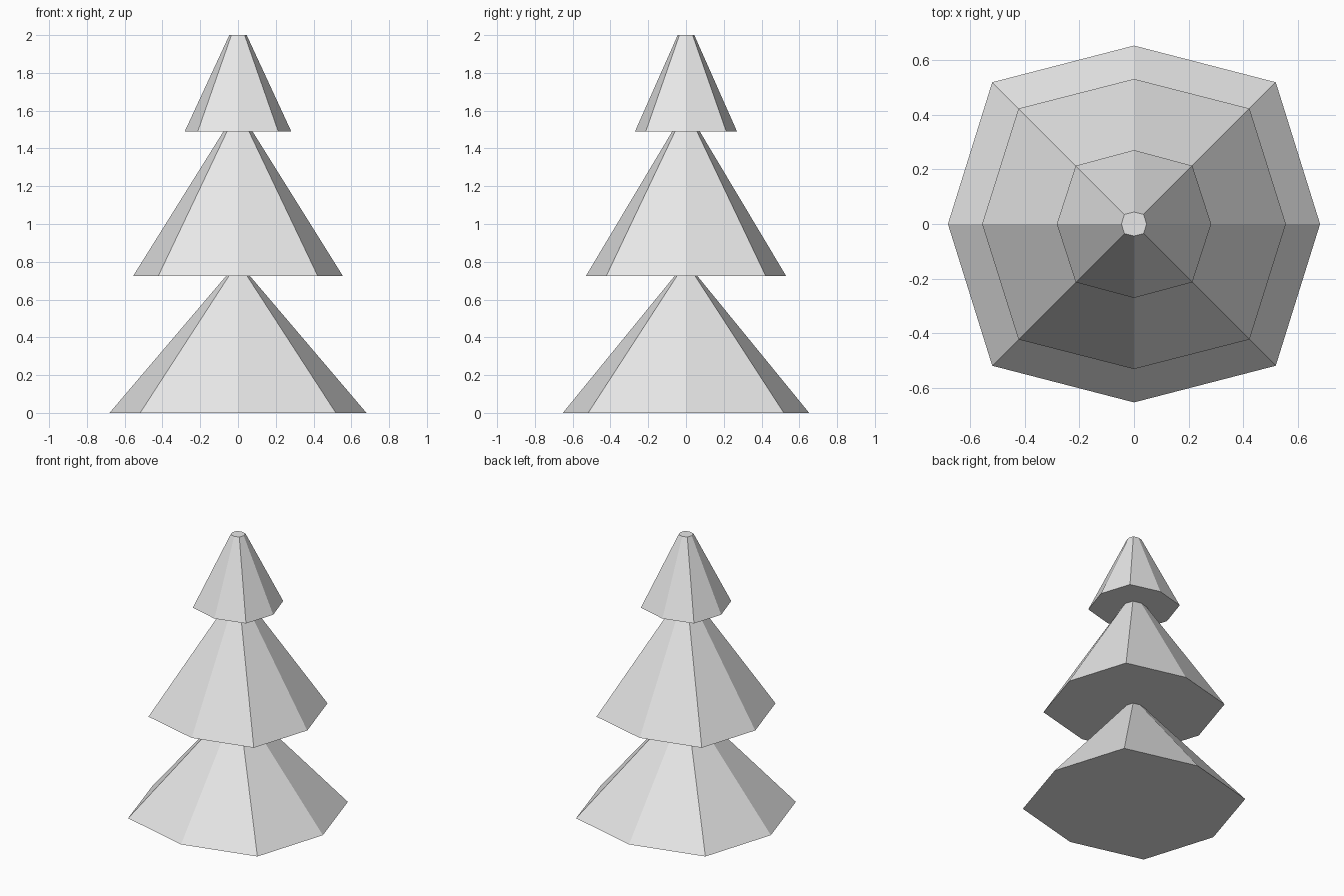
import bpy
import bmesh

cube = bpy.data.objects.get("Cube")
if cube:
    bpy.data.objects.remove(cube, do_unlink=True)

# Single plain grey
grey = bpy.data.materials.new("light_grey")
grey.use_nodes = True
colour = (0.8, 0.8, 0.8, 1)
grey.diffuse_color = colour
grey.node_tree.nodes["Principled BSDF"].inputs["Base Color"].default_value = colour


def ring(bm, rx, ry, diag, z):
    """Slightly squared octagon, given its side, front and diagonal reach."""
    points = [(rx, 0), (diag, diag), (0, ry), (-diag, diag),
              (-rx, 0), (-diag, -diag), (0, -ry), (diag, -diag)]
    return [bm.verts.new((x, y, z)) for x, y in points]


def tier(name, z0, z1, base, tip):
    """Closed, truncated eight-sided cone of branches."""
    bm = bmesh.new()
    low, high = ring(bm, *base, z0), ring(bm, *tip, z1)
    for i in range(8):
        j = (i + 1) % 8
        bm.faces.new((low[i], low[j], high[j], high[i]))
    bm.faces.new(low[::-1])
    bm.faces.new(high)
    mesh = bpy.data.meshes.new(name)
    bm.to_mesh(mesh)
    bm.free()
    mesh.materials.append(grey)
    bpy.context.collection.objects.link(bpy.data.objects.new(name, mesh))


# Stacked tiers of the tree
tier("lower_branches", 0, 0.725, (0.68, 0.652, 0.518), (0.063, 0.06, 0.048))
tier("middle_branches", 0.725, 1.49, (0.555, 0.53, 0.422), (0.077, 0.073, 0.058))
tier("top_branches", 1.49, 2, (0.282, 0.27, 0.213), (0.046, 0.044, 0.035))
